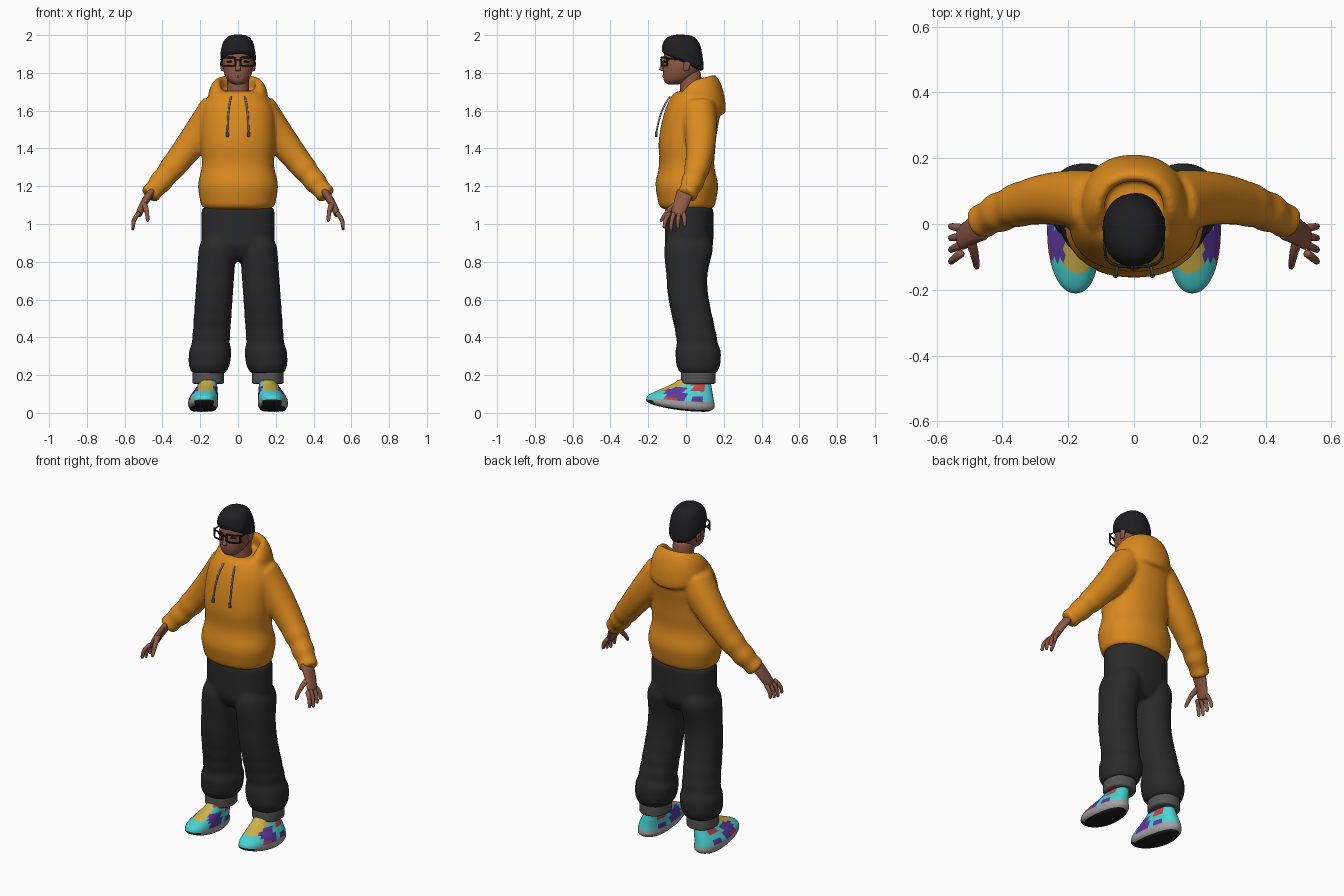
import bpy
import bmesh
import math
import random
from mathutils import Vector

random.seed(4)
if "Cube" in bpy.data.objects:
    bpy.data.objects.remove(bpy.data.objects["Cube"])


def material(name, *colour):
    made = bpy.data.materials.new(name)
    made.use_nodes = True
    made.diffuse_color = (*colour, 1)
    made.node_tree.nodes["Principled BSDF"].inputs["Base Color"].default_value = (*colour, 1)
    return made


orange = material("orange fleece", .7, .25, .013)
skin = material("brown skin", .27, .1, .06)
black = material("black", .014, .014, .016)
charcoal = material("charcoal cloth", .023, .023, .023)
grey = material("cuff grey", .09, .09, .09)
cyan = material("cyan", .07, .65, .65)
yellow = material("yellow", .62, .44, .06)
purple = material("purple", .11, .04, .35)
pale = material("pale grey", .37, .36, .36)
red = material("red", .5, .06, .06)


def ease(low, high, value):
    """Smooth step from nought to one between low and high."""
    part = min(1, max(0, (value - low) / (high - low)))
    return part * part * (3 - 2 * part)


def bump(value, centre, width):
    return math.exp(-((value - centre) / width) ** 2)


def mix(first, last, part):
    return first + (last - first) * part


def finish(name, bm, materials):
    bmesh.ops.recalc_face_normals(bm, faces=bm.faces)
    mesh = bpy.data.meshes.new(name)
    bm.to_mesh(mesh)
    bm.free()
    for item in materials:
        mesh.materials.append(item)
    for polygon in mesh.polygons:
        polygon.use_smooth = True
    made = bpy.data.objects.new(name, mesh)
    bpy.context.collection.objects.link(made)
    made.modifiers.new("Rounding", "SUBSURF").levels = 1
    return made


def surface(name, shape, materials, rows=12, columns=24, side=1, paint=None):
    """Closed surface of rings; shape(part, across, depth) gives each point."""
    bm = bmesh.new()
    rings = []
    for row in range(rows + 1):
        ring = []
        for column in range(columns):
            angle = math.tau * (column + .5) / columns
            across, depth = (math.copysign(abs(v) ** .9, v) for v in (math.cos(angle), math.sin(angle)))
            x, y, z = shape(row / rows, across, depth)
            ring.append(bm.verts.new((side * x, y, z)))
        rings.append(ring)
    for row in range(rows):
        for column in range(columns):
            after = (column + 1) % columns
            face = bm.faces.new((rings[row][column], rings[row][after],
                                 rings[row + 1][after], rings[row + 1][column]))
            if paint:
                face.material_index = paint(row, face.calc_center_median())
    bm.faces.new(rings[0])
    bm.faces.new(rings[-1])
    return finish(name, bm, materials)


def limb(name, colour, side, start, bend, end, first, last, flat=1, folds=0, rows=6, columns=10):
    """Tapered tube along a curve, with optional cloth folds towards its end."""
    start, bend, end = Vector(start), Vector(bend), Vector(end)

    def shape(part, across, depth):
        centre = mix(mix(start, bend, part), mix(bend, end, part), part)
        along = mix(bend - start, end - bend, part).normalized()
        out = along.cross(Vector((0, 1, 0))).normalized()
        radius = mix(first, last, part) + folds * math.sin(part * 40) * ease(.5, .8, part)
        return centre + radius * (out * across + along.cross(out) * depth * flat)

    return surface(name, shape, [colour], rows, columns, side)


def blend(parts):
    """Join overlapping cloth parts into one soft garment."""
    bpy.ops.object.select_all(action="DESELECT")
    for part in parts:
        part.select_set(True)
    bpy.context.view_layer.objects.active = parts[0]
    bpy.ops.object.join()
    remesh = parts[0].modifiers.new("Weld", "REMESH")
    remesh.mode = "VOXEL"
    remesh.voxel_size = .009
    remesh.use_smooth_shade = True
    soften = parts[0].modifiers.new("Soften", "SMOOTH")
    soften.factor = .5
    soften.iterations = 8


# Hoodie body: gathered hem, blousing above it, sloping shoulders
def body_shape(part, across, depth):
    z = mix(1.07, 1.71, part)
    taper = math.sqrt(1 - max(0, (z - 1.5) / .25) ** 3)
    extra = .015 * bump(z, 1.2, .06) - .02 * bump(z, 1.07, .02) - .008 * bump(z, 1.32, .06)
    middle = .005 + .04 * ease(1.4, 1.7, z)
    return (.2 * taper + extra) * across, middle + (.153 * taper + extra) * depth, z


# Hood: rolled collar leaning inwards, deeper and hanging at the back
def hood_shape(part, across, depth):
    back = (1 + depth) / 2
    angle = math.pi * (1.8 * part - .5)
    rise = math.sin(angle) * (.04 + .05 * back)
    if rise < 0:
        rise *= 1 + .5 * back
    reach = .032 * math.cos(angle) - .25 * rise
    return (.125 + reach) * across, .05 + (.118 + reach) * depth, 1.63 + .075 * ease(0, .5, back) + rise


hoodie = [surface("hoodie", body_shape, [orange], rows=24), surface("hood", hood_shape, [orange])]
for side in (1, -1):
    hoodie.append(limb("sleeve", orange, side, (.1, .06, 1.62), (.29, .115, 1.36), (.475, 0, 1.145),
                       .1, .05, folds=.005, rows=24, columns=20))
blend(hoodie)

# Front pocket wrapped onto the body
bm = bmesh.new()
bmesh.ops.create_grid(bm, x_segments=10, y_segments=6, size=1)
for vert in bm.verts:
    across, up = vert.co.x, vert.co.y
    vert.co = (across * (.1 - .02 * up), -.3, 1.28 + .08 * up)
pocket = finish("front_pocket", bm, [orange])
wrap = pocket.modifiers.new("Wrap", "SHRINKWRAP")
wrap.target = hoodie[0]
wrap.wrap_method = "PROJECT"
wrap.use_project_y = True
wrap.offset = .003


# Head: egg with the jaw pushed forward
def head_shape(part, across, depth):
    angle = math.pi * mix(.06, .94, part)
    height, round_off = -math.cos(angle), math.sin(angle) ** .8
    jaw = max(0, -height)
    return (.084 * round_off * across, -.018 - .05 * jaw ** 2 + .104 * round_off * depth,
            1.86 + .125 * height)


surface("head", head_shape, [skin])
limb("neck", skin, 1, (0, .03, 1.62), (0, .03, 1.7), (0, .02, 1.82), .065, .06)
limb("nose", skin, 1, (0, -.11, 1.88), (0, -.12, 1.84), (0, -.13, 1.81), .006, .017)
limb("mouth", skin, 1, (-.025, -.105, 1.78), (0, -.135, 1.785), (.025, -.105, 1.78), .006, .006)


# Hair: full cap with a ragged rim, lower at the nape
def hair_shape(part, across, depth):
    back = (1 + depth) / 2
    angle = 1.45 * part
    rim = 1.9 - .11 * back
    size = math.cos(angle) ** .6 * (1 - .08 * (1 - part) ** 3) * random.uniform(.96, 1.03)
    return .102 * size * across, -.018 + .12 * size * depth, mix(rim, 2.004, math.sin(angle))


surface("hair", hair_shape, [black], rows=7, columns=32)


# Trousers: rounded seat, then baggy legs with folds above the cuff
def seat_shape(part, across, depth):
    z = mix(.8, 1.1, part)
    size = ease(.68, .9, z)
    return .195 * size * across, .016 + .13 * size * depth, z


def leg_shape(part, across, depth):
    z = mix(.2, 1, part)
    bag = .016 * bump(z, .3, .05) - .015 * bump(z, .19, .02) + .004 * math.sin(z * 80) * ease(.7, .3, z)
    middle = .005 + .06 * ease(.7, .3, z) + .01 * ease(.75, .9, z)
    hidden = .05 * ease(.87, 1, z)
    thick = .108 + .025 * ease(.7, .9, z) + bag - hidden
    return .17 - .07 * z + (.1 + bag - hidden) * across, middle + thick * depth, z


trousers = [surface("trousers", seat_shape, [charcoal])]
for side in (1, -1):
    trousers.append(surface("trouser_leg", leg_shape, [charcoal], rows=30, side=side))
blend(trousers)


# Running shoe: raised toe, sloping front and collar
def shoe_shape(part, across, depth):
    toe = ((1 - depth) / 2) ** 2
    grow = min(1, .75 + part * 1.5)
    slope = ease(.3, 1, part)
    front = -.212 * grow + .17 * slope
    back = .16 * grow - .03 * part
    x = .187 - .025 * slope - .01 * toe + .08 * grow * (1 - .4 * slope) * across
    return x, (front + back) / 2 + (back - front) / 2 * depth, .17 * part + .035 * toe * (1 - .7 * part)


shoe_colours = [black, pale, cyan, yellow, purple, red]


def shoe_paint(row, centre):
    x, y = abs(centre.x), centre.y
    pick = cyan
    if row < 1 or (row < 3 and y < -.17):
        pick = black
    elif row < 4:
        pick = pale if y > -.17 else cyan
    elif row > 6 and y < .02 and abs(x - .172) < .038:
        pick = yellow
    elif row > 10 or (row > 7 and .03 < y < .1) or (row < 5 and x > .24 and -.11 < y < -.05):
        pick = red
    elif (row < 9 and -.11 < y < -.01) or (row < 6 and .04 < y < .08):
        pick = purple
    return shoe_colours.index(pick)


for side, label in ((1, "left"), (-1, "right")):
    limb(label + "_trouser_cuff", grey, side, (.157, .065, .15), (.157, .065, .18),
         (.157, .065, .225), .084, .084, flat=1.1, columns=24)
    surface(label + "_shoe", shoe_shape, shoe_colours, columns=32, side=side, paint=shoe_paint)

    # Eye and ear
    limb(label + "_eye", black, side, (.033, -.113, 1.86), (.046, -.12, 1.86), (.06, -.1, 1.86), .005, .004)
    limb(label + "_ear", skin, side, (.08, 0, 1.81), (.087, 0, 1.83), (.085, .01, 1.86), .008, .01, flat=2)

    # Glasses: curved rim, bridge half and temple
    for z in (1.838, 1.882):
        limb(label + "_rim", black, side, (.015, -.13, z), (.07, -.132, z), (.087, -.1, z), .005, .005)
    for x, y in ((.015, -.13), (.087, -.1)):
        limb(label + "_rim_side", black, side, (x, y, 1.835), (x, y, 1.86), (x, y, 1.885), .005, .005)
    limb(label + "_bridge", black, side, (0, -.133, 1.87), (.01, -.133, 1.87), (.02, -.13, 1.87), .005, .005)
    limb(label + "_temple", black, side, (.087, -.1, 1.875), (.09, -.05, 1.873), (.092, 0, 1.87), .004, .004)

    # Drawstring and its end
    limb(label + "_drawstring", pale, side, (.035, -.08, 1.68), (.055, -.14, 1.61),
         (.056, -.157, 1.48), .005, .005)
    limb(label + "_drawstring_tip", grey, side, (.056, -.157, 1.49), (.056, -.157, 1.48),
         (.056, -.157, 1.46), .007, .008)

    # Hand with spread fingers and a thumb
    limb(label + "_palm", skin, side, (.45, 0, 1.18), (.5, -.02, 1.12), (.53, -.05, 1.04), .024, .018, flat=2.1)
    for finger in range(4):
        root = -.085 + .024 * finger
        tip = root - .03 + .012 * finger
        limb(label + "_finger", skin, side, (.52, root, 1.06), (.56, tip, 1.03),
             (.556, tip, .965 + .01 * abs(finger - 1)), .014, .009)
    limb(label + "_thumb", skin, side, (.5, -.04, 1.11), (.48, -.1, 1.08), (.478, -.135, 1.01), .018, .009)
